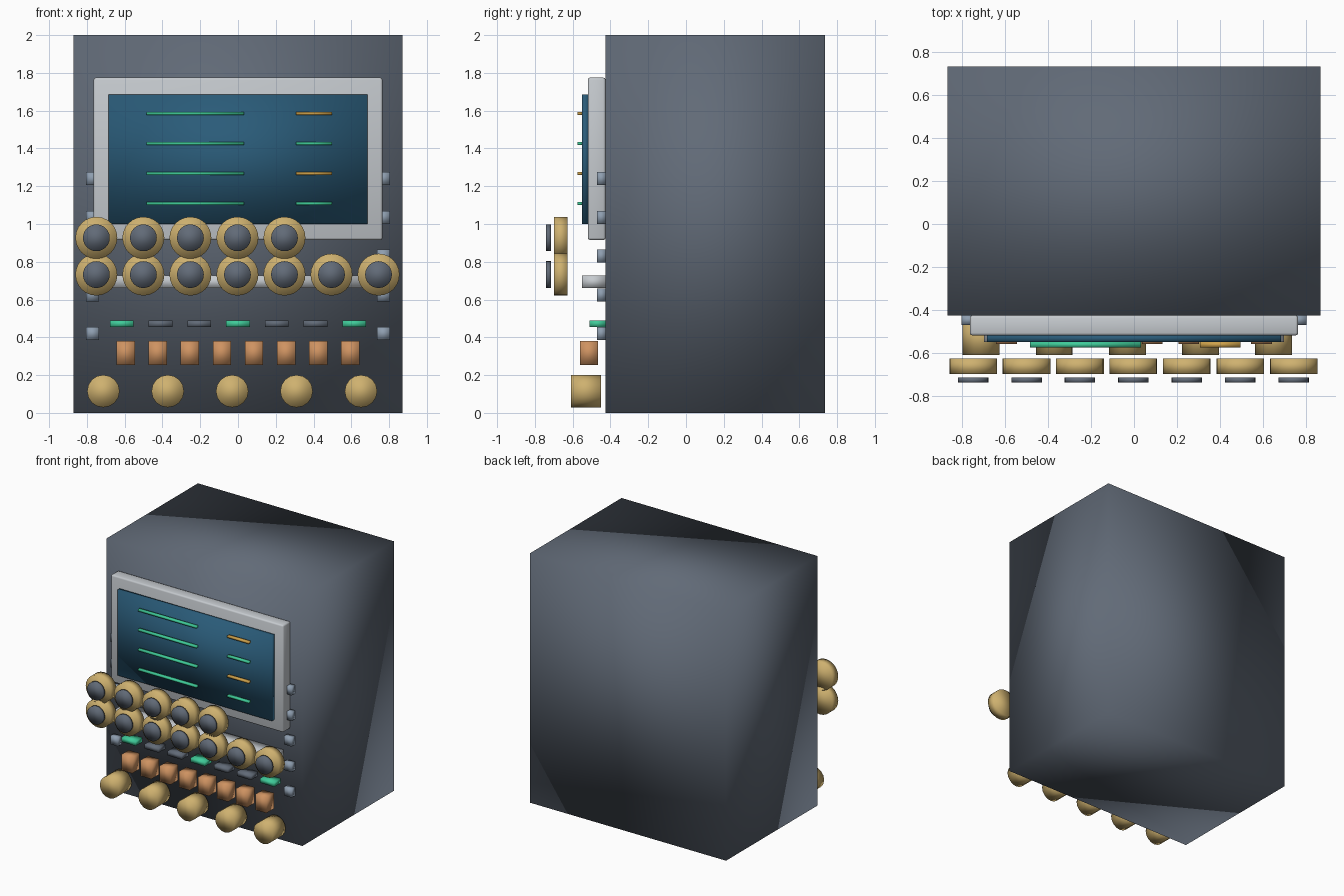
import bpy
import math

default = bpy.data.objects.get("Cube")
if default:
    bpy.data.objects.remove(default)


def material(name, rgb):
    m = bpy.data.materials.new(name)
    m.use_nodes = True
    m.diffuse_color = (*rgb, 1)
    m.node_tree.nodes["Principled BSDF"].inputs["Base Color"].default_value = (*rgb, 1)
    return m


SLATE = material("slate", (0.12, 0.145, 0.185))
SILVER = material("silver", (0.56, 0.59, 0.62))
SCREEN = material("screen blue", (0.023, 0.105, 0.19))
GREEN = material("signal green", (0.05, 0.6, 0.32))
AMBER = material("amber", (0.62, 0.36, 0.07))
BRASS = material("brass", (0.62, 0.44, 0.16))
COPPER = material("copper", (0.62, 0.29, 0.12))
STEEL = material("steel", (0.27, 0.34, 0.43))


def finish(name, mat):
    ob = bpy.context.object
    ob.name = name
    ob.data.materials.append(mat)
    bpy.ops.object.transform_apply(location=False, rotation=True, scale=True)
    bpy.ops.object.shade_smooth()
    return ob


def box(name, mat, x, y, z):
    """Smooth shaded block from (low, high) pairs on each axis."""
    spans = (x, y, z)
    bpy.ops.mesh.primitive_cube_add(size=1, location=[(a + b) / 2 for a, b in spans])
    bpy.context.object.scale = [b - a for a, b in spans]
    return finish(name, mat)


def disc(name, mat, x, z, radius, y, sides):
    """Cylinder whose axis points to the front."""
    bpy.ops.mesh.primitive_cylinder_add(
        vertices=sides, radius=radius, depth=y[1] - y[0],
        location=(x, sum(y) / 2, z), rotation=(math.pi / 2, 0, 0))
    return finish(name, mat)


def around(centre, size):
    return (centre - size / 2, centre + size / 2)


# Cabinet, display bezel and display
FACE = -0.426
box("cabinet", SLATE, (-0.87, 0.87), (FACE, 0.735), (0, 2))
bezel = box("display_bezel", SILVER, (-0.765, 0.765), (-0.52, FACE), (0.915, 1.775))
bevel = bezel.modifiers.new("soft_edge", "BEVEL")
bevel.width = 0.012
bevel.segments = 2
box("display", SCREEN, (-0.686, 0.686), (-0.55, -0.518), (1.0, 1.685))

# Readout lines on the display
for i in range(4):
    z = around(1.585 - i * 0.159, 0.016)
    box("long_readout", GREEN, (-0.485, 0.032), (-0.575, -0.55), z)
    box("short_readout", GREEN if i % 2 else AMBER, (0.307, 0.497), (-0.575, -0.55), z)

# Two rows of dials with dark caps
for count, z in ((5, 0.927), (7, 0.732)):
    for i in range(count):
        x = -0.75 + i * 0.249
        disc("dial", BRASS, x, z, 0.111, (-0.7, -0.627), 24)
        disc("dial_cap", SLATE, x, z, 0.071, (-0.74, -0.716), 24)

# Shelf rail behind the lower dials
box("rail", SILVER, (-0.7, 0.7), (-0.55, FACE), (0.66, 0.727))

# Side brackets
for side in (-1, 1):
    for i in range(5):
        box("bracket", STEEL, around(side * 0.77, 0.067), (-0.47, FACE),
            around(1.24 - i * 0.205, 0.068))

# Indicator keys, every third one lit
for i in range(7):
    box("indicator_key", SLATE if i % 3 else GREEN, around((i - 3) * 0.205, 0.125),
        (-0.51, FACE), around(0.472, 0.036))

# Copper switches
for i in range(8):
    box("switch", COPPER, around((i - 3.5) * 0.17, 0.097), (-0.56, -0.465), (0.254, 0.38))

# Bottom row of knobs
for i in range(5):
    disc("knob", BRASS, -0.713 + i * 0.341, 0.115, 0.086, (-0.61, -0.45), 16)
